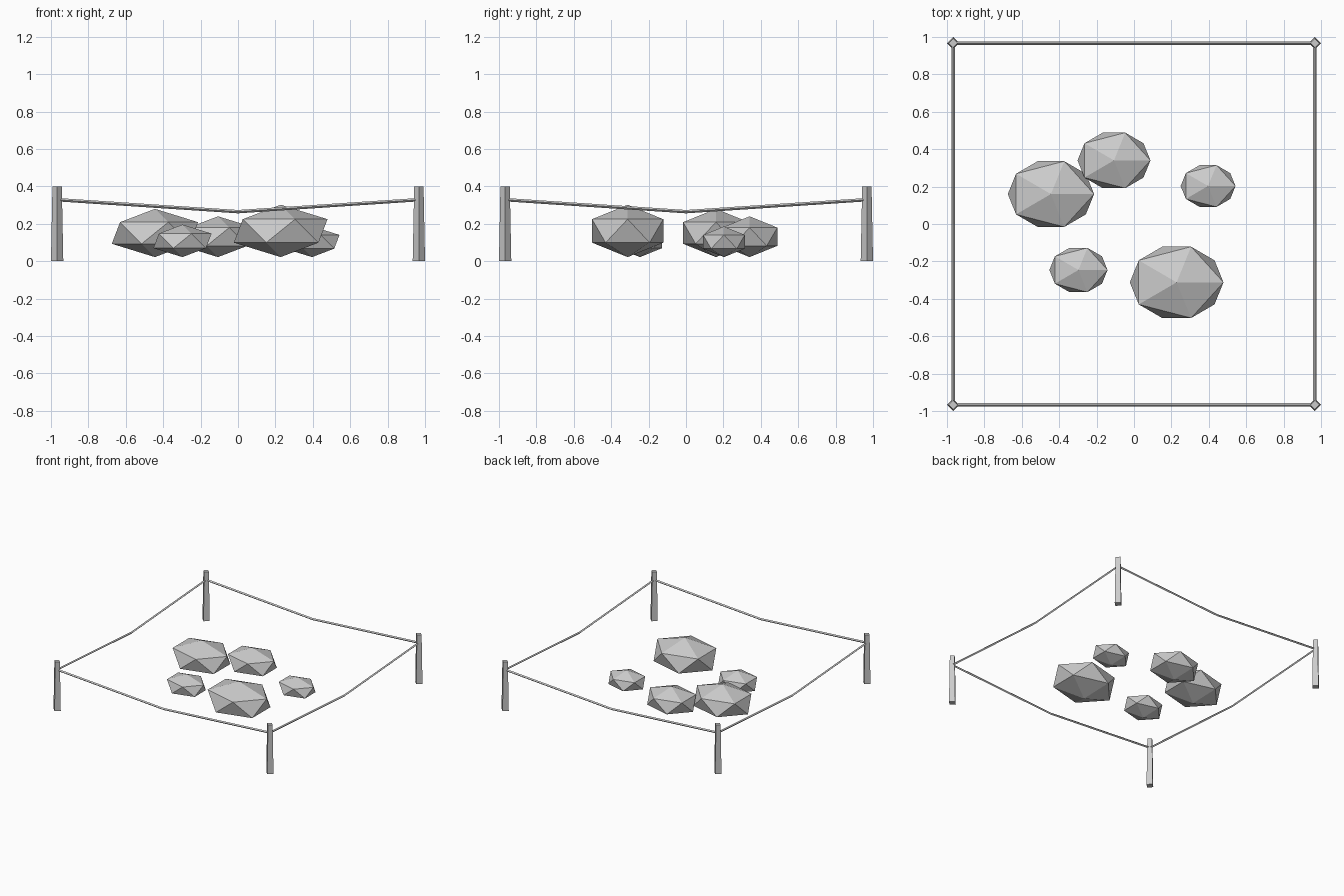
import bpy
from mathutils import Vector

if "Cube" in bpy.data.objects:
    bpy.data.objects.remove(bpy.data.objects["Cube"])

P = 0.967        # post distance from centre
R_POST = 0.033

# Tapered four-sided corner posts
corners = [(-P, -P), (P, -P), (P, P), (-P, P)]
for i, (x, y) in enumerate(corners):
    bpy.ops.mesh.primitive_cone_add(vertices=4, radius1=R_POST, radius2=0.025,
                                    depth=0.4, location=(x, y, 0.2))
    bpy.context.object.name = f"corner_post_{i + 1}"


def rope(name, a, b, r=0.009, z_end=0.329, z_mid=0.265):
    """Four-sided rope that sags to one bend halfway along."""
    a, b = Vector((*a, z_end)), Vector((*b, z_end))
    mid = (a + b) / 2
    mid.z = z_mid
    side = (b - a).normalized().cross(Vector((0, 0, 1)))
    up = Vector((0, 0, 1))
    verts = [p + d * r for p in (a, mid, b) for d in (side, up, -side, -up)]
    faces = [(s * 4 + k, s * 4 + (k + 1) % 4, s * 4 + 4 + (k + 1) % 4, s * 4 + 4 + k)
             for s in range(2) for k in range(4)]
    faces = [f[::-1] for f in faces] + [(0, 1, 2, 3), (11, 10, 9, 8)]
    mesh = bpy.data.meshes.new(name)
    mesh.from_pydata(verts, [], faces)
    # consistent outward normals
    import bmesh
    bm = bmesh.new()
    bm.from_mesh(mesh)
    bmesh.ops.recalc_face_normals(bm, faces=bm.faces)
    bm.to_mesh(mesh)
    bm.free()
    bpy.context.collection.objects.link(bpy.data.objects.new(name, mesh))


# Sagging ropes between neighbouring posts
for i in range(4):
    rope(f"rope_{i + 1}", corners[i], corners[(i + 1) % 4])

# Flattened low-poly rocks: x, y, radius
rocks = [(0.228, -0.312, 0.28), (-0.444, 0.16, 0.258), (-0.107, 0.34, 0.218),
         (-0.297, -0.246, 0.174), (0.396, 0.203, 0.164)]
for i, (x, y, r) in enumerate(rocks):
    bpy.ops.mesh.primitive_ico_sphere_add(subdivisions=1, radius=1,
                                          location=(x, y, 0.022 + r / 2))
    rock = bpy.context.object
    rock.name = f"rock_{i + 1}"
    rock.scale = (r, r * 0.8, r * 0.5)
